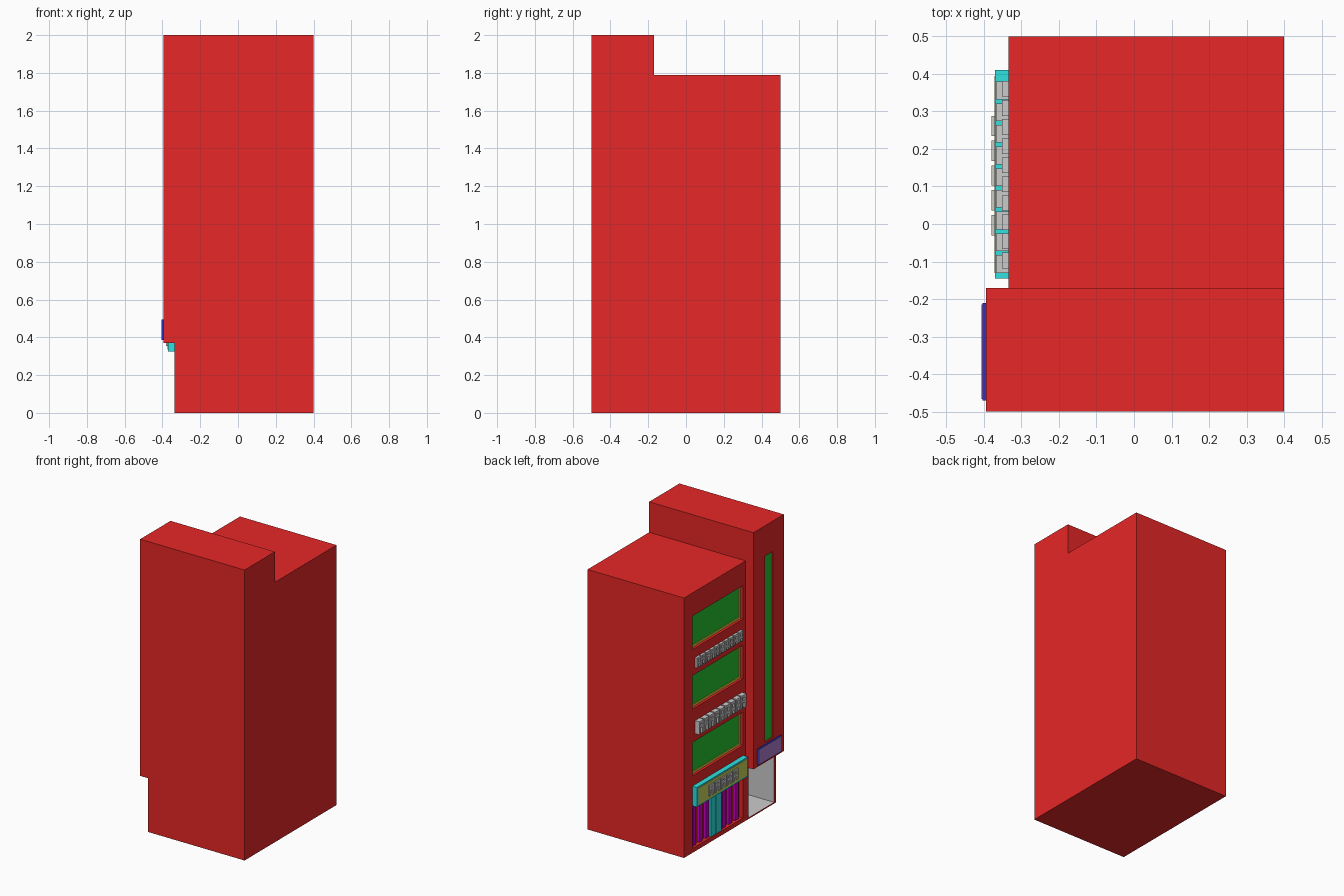
import bpy, bmesh, random

if "Cube" in bpy.data.objects:
    bpy.data.objects.remove(bpy.data.objects["Cube"])
random.seed(4)


def material(name, rgb):
    m = bpy.data.materials.new(name)
    m.diffuse_color = (*rgb, 1)
    m.use_nodes = True
    m.node_tree.nodes["Principled BSDF"].inputs["Base Color"].default_value = m.diffuse_color
    return m


RED = material("red_wall", (0.8, 0.02, 0.02))
GREEN = material("green_glass", (0.02, 0.55, 0.03))
YELLOW = material("yellow_frame", (0.8, 0.65, 0.05))
TEAL = material("teal", (0.03, 0.75, 0.75))
PURPLE = material("purple_bar", (0.6, 0.0, 0.6))
OLIVE = material("olive_panel", (0.6, 0.65, 0.1))
NAVY = material("navy", (0.03, 0.03, 0.7))
VIOLET = material("violet_panel", (0.4, 0.2, 0.6))


def finish(name, bm, mat):
    me = bpy.data.meshes.new(name)
    bm.to_mesh(me)
    bm.free()
    ob = bpy.data.objects.new(name, me)
    bpy.context.collection.objects.link(ob)
    if mat:
        me.materials.append(mat)
    return ob


def add_box(bm, x, y, z):
    v = bmesh.ops.create_cube(bm, size=1)["verts"]
    for p in v:
        p.co = (x[p.co.x > 0], y[p.co.y > 0], z[p.co.z > 0])
    return v


def box(name, x, y, z, mat=None):
    bm = bmesh.new()
    add_box(bm, x, y, z)
    return finish(name, bm, mat)


def boolean(target, tool, op):
    mod = target.modifiers.new(op, 'BOOLEAN')
    mod.operation, mod.object, mod.solver = op, tool, 'EXACT'
    bpy.context.view_layer.objects.active = target
    bpy.ops.object.modifier_apply(modifier=mod.name)
    bpy.data.objects.remove(tool)


F, T = -0.335, -0.395          # street face of main block and of tower
BAY = (-0.14, 0.41)            # width of windows, sign and shopfront

# Tower: profile with overhang, extruded along y
bm = bmesh.new()
profile = [(F, 0), (0.4, 0), (0.4, 2), (T, 2), (T, 0.37), (F, 0.37)]
face = bm.faces.new([bm.verts.new((x, -0.5, z)) for x, z in profile])
ext = bmesh.ops.extrude_face_region(bm, geom=[face])["geom"]
bmesh.ops.translate(bm, vec=(0, 0.33, 0), verts=[g for g in ext if isinstance(g, bmesh.types.BMVert)])
bmesh.ops.recalc_face_normals(bm, faces=bm.faces)
tower = finish("tower", bm, RED)

# Main block joined with tower
body = box("building_body", (F, 0.4), (-0.17, 0.5), (0, 1.79), RED)
boolean(body, tower, 'UNION')

# Recesses: three windows, tower window, shopfront, entrance
windows = [(0.53, 0.76), (0.99, 1.22), (1.40, 1.63)]
cuts = [((-0.5, F + 0.03), BAY, z) for z in windows]
cuts += [((-0.5, T + 0.015), (-0.385, -0.295), (0.51, 1.79)),
         ((-0.5, F + 0.03), BAY, (0.03, 0.33)),
         ((F - 0.05, -0.085), (-0.48, -0.2), (0.008, 0.35))]
for c in cuts:
    boolean(body, box("cutter", *c, RED), 'DIFFERENCE')

# Windows: yellow frame with green glass
for i, (a, b) in enumerate(windows):
    frame = box(f"window_frame_{i}", (F + 0.018, F + 0.03), BAY, (a, b), YELLOW)
    w = 0.014
    inner = (BAY[0] + w, BAY[1] - w)
    boolean(frame, box("cutter", (-0.5, 0), inner, (a + w, b - w), YELLOW), 'DIFFERENCE')
    box(f"window_glass_{i}", (F + 0.022, F + 0.03), inner, (a + w, b - w), GREEN)
box("tower_window_glass", (T + 0.009, T + 0.015), (-0.385, -0.295), (0.51, 1.79), GREEN)

# Entrance lining, open to the street
bm = bmesh.new()
add_box(bm, (F, -0.088), (-0.478, -0.202), (0.01, 0.348))
bmesh.ops.delete(bm, geom=[f for f in bm.faces if f.calc_center_median().x < F + 0.01], context='FACES')
bmesh.ops.reverse_faces(bm, faces=bm.faces)
finish("entrance_lining", bm, None)

# Shopfront bars and door
for i, y in enumerate((-0.09, -0.02, 0.05, 0.23, 0.30, 0.37)):
    box(f"shop_bar_{i}", (F + 0.01, F + 0.03), (y - 0.016, y + 0.016), (0.035, 0.33), PURPLE)
box("shop_door", (F + 0.004, F + 0.03), (0.085, 0.145), (0.03, 0.33), TEAL)
box("shop_door_leaf", (F + 0.004, F + 0.03), (0.15, 0.2), (0.03, 0.33), TEAL)

# Shop sign and tower sign
box("shop_sign", (-0.37, F), (-0.145, 0.41), (0.325, 0.46), TEAL)
box("shop_sign_panel", (-0.372, -0.368), (-0.13, 0.395), (0.335, 0.45), OLIVE)
box("tower_sign", (-0.404, T), (-0.47, -0.21), (0.385, 0.495), NAVY)
box("tower_sign_panel", (-0.406, -0.403), (-0.466, -0.214), (0.389, 0.491), VIOLET)


# Rows of plain raised blocks in place of wording
def block_row(name, x, y, z, count):
    bm = bmesh.new()
    step, h = (y[1] - y[0]) / count, z[1] - z[0]
    for i in range(count):
        a = y[0] + i * step
        b = a + step * 0.82
        bar = h * 0.2
        m = random.uniform(0.35, 0.65) * h + z[0]
        add_box(bm, x, (a, a + step * 0.25), z)
        add_box(bm, x, (b - step * 0.25, b), z)
        add_box(bm, x, (a, b), (m - bar / 2, m + bar / 2))
        add_box(bm, x, (a, b), (z[1] - bar, z[1]))
    return finish(name, bm, None)


block_row("upper_blocks", (-0.352, F), (-0.118, 0.39), (1.265, 1.335), 10)
block_row("middle_blocks", (-0.368, F), (-0.13, 0.39), (0.81, 0.9), 9)
block_row("sign_blocks", (-0.38, -0.37), (-0.03, 0.3), (0.355, 0.43), 5)
